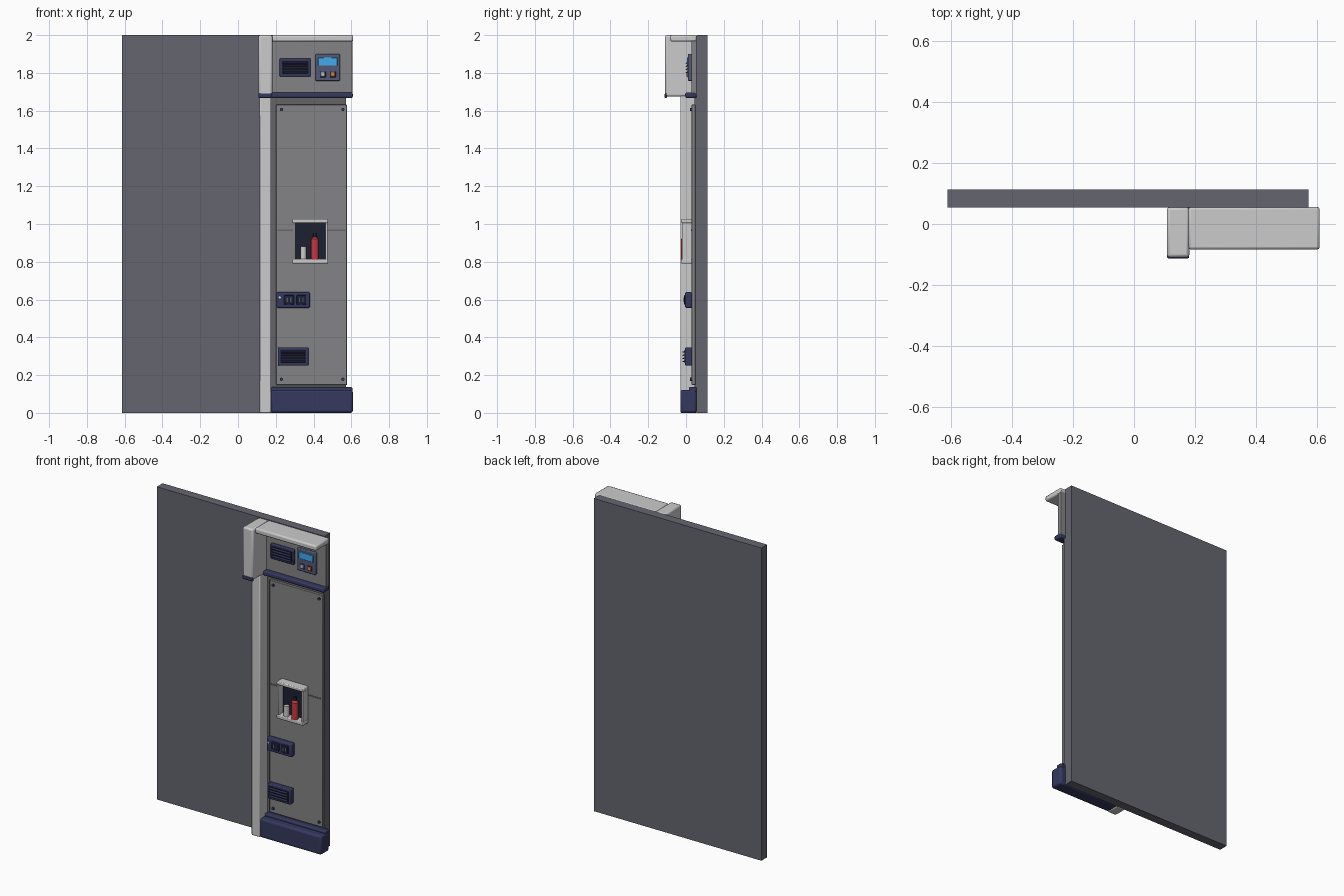
import bpy, math

if "Cube" in bpy.data.objects:
    bpy.data.objects.remove(bpy.data.objects["Cube"])

def mat(name, r, g, b):
    m = bpy.data.materials.new(name)
    m.diffuse_color = (r, g, b, 1)
    m.use_nodes = True
    m.node_tree.nodes["Principled BSDF"].inputs["Base Color"].default_value = m.diffuse_color
    return m

WALL = mat("wall_grey", .13, .13, .16)
LIGHT = mat("light_grey", .55, .55, .55)
PANEL = mat("panel_grey", .23, .23, .24)
SHADE = mat("shade_grey", .13, .13, .14)
NAVY = mat("navy", .035, .04, .11)
DARK = mat("dark_navy", .012, .014, .03)
SLATE = mat("slate", .09, .1, .18)
BLUE = mat("screen_blue", .05, .4, .85)
ORANGE = mat("orange", .85, .25, .03)
RED = mat("red", .6, .04, .06)

def box(name, x, y, z, m, bevel=0.0, seg=2):
    """Box from (min, max) ranges with optional rounded edges."""
    bpy.ops.mesh.primitive_cube_add(size=1, location=[sum(r) / 2 for r in (x, y, z)])
    o = bpy.context.object
    o.name = name
    o.scale = [r[1] - r[0] for r in (x, y, z)]
    bpy.ops.object.transform_apply(location=False, rotation=False, scale=True)
    o.data.materials.append(m)
    if bevel:
        b = o.modifiers.new("bevel", 'BEVEL')
        b.width, b.segments = bevel, seg
        bpy.ops.object.shade_smooth_by_angle(angle=math.radians(35))
    return o

def cyl(name, loc, r, h, m, front=False, r2=None):
    """Cylinder or cone; front=True points it along y."""
    bpy.ops.mesh.primitive_cone_add(vertices=20, radius1=r, radius2=r if r2 is None else r2, depth=h,
                                    location=loc, rotation=(math.pi / 2 if front else 0, 0, 0))
    o = bpy.context.object
    o.name = name
    o.data.materials.append(m)
    bpy.ops.object.shade_smooth_by_angle(angle=math.radians(35))
    return o

def vent(name, x, z, y0, y1):
    """Navy housing with a dark grille and tilted slats."""
    box(name + "_housing", x, (y0, y1), z, NAVY, .006)
    gx, gz = (x[0] + .013, x[1] - .013), (z[0] + .015, z[1] - .015)
    box(name + "_grille", gx, (y0 - .003, y0 + .005), gz, DARK)
    for i in range(4):
        c = gz[0] + (gz[1] - gz[0]) * (i + .5) / 4
        s = box(f"{name}_slat_{i}", (gx[0] + .004, gx[1] - .004), (y0 - .014, y0 + .004),
                (c - .003, c + .003), NAVY, .0015, 1)
        s.rotation_euler.x = math.radians(20)

# Main wall and trim
box("wall", (-.613, .573), (.055, .113), (0, 2), WALL)
box("panel_backing", (.17, .573), (.046, .056), (.1, 1.68), SHADE)

# Vertical post and its deeper head
box("post", (.115, .176), (-.03, .056), (0, 1.69), LIGHT, .006)
box("post_head", (.108, .182), (-.11, .056), (1.675, 2), LIGHT, .01)
box("post_head_trim", (.109, .181), (-.113, -.1), (1.668, 1.692), NAVY, .004)

# Header
box("header_panel", (.178, .606), (.028, .056), (1.68, 1.98), PANEL, .003)
box("header_cap", (.178, .61), (-.084, .056), (1.966, 2), LIGHT, .009)
box("header_ledge", (.176, .608), (-.004, .056), (1.667, 1.696), NAVY, .008)
vent("upper_vent", (.22, .385), (1.78, 1.877), .012, .032)

# Control unit
box("control_unit", (.41, .54), (.01, .032), (1.758, 1.9), SLATE, .005)
box("control_screen", (.424, .526), (.006, .014), (1.838, 1.882), BLUE, .002, 1)
for n, bx, m in (("light_button", .449, LIGHT), ("orange_button", .502, ORANGE)):
    box(n + "_rim", (bx - .016, bx + .016), (.007, .013), (1.776, 1.808), NAVY, .003)
    box(n, (bx - .011, bx + .011), (.003, .012), (1.781, 1.803), m, .003)

# Lower panel with seam and screws
box("lower_panel", (.202, .577), (.03, .05), (.148, 1.632), PANEL, .003)
box("panel_seam", (.21, .568), (.0275, .032), (.962, .972), SHADE)
for sx in (.23, .555):
    for sz in (.178, 1.606):
        cyl("panel_screw", (sx, .027, sz), .0085, .01, NAVY, True)

# Shelf niche
box("niche_back", (.295, .47), (.02, .032), (.8, 1.015), DARK)
box("niche_top", (.288, .477), (-.024, .032), (1.005, 1.027), LIGHT, .005)
box("niche_bottom", (.288, .477), (-.024, .032), (.79, .814), LIGHT, .005)
for n, sx in (("left", .29), ("right", .462)):
    box("niche_side_" + n, (sx, sx + .013), (-.022, .032), (.8, 1.02), LIGHT, .003)

# Items on the shelf
cyl("small_bottle", (.346, -.004, .846), .016, .068, LIGHT)
cyl("red_bottle", (.407, -.006, .866), .02, .108, RED)
cyl("red_bottle_shoulder", (.407, -.006, .925), .02, .012, RED, r2=.009)
cyl("red_bottle_cap", (.407, -.006, .94), .009, .022, DARK)

# Socket strip
box("socket_strip", (.204, .381), (-.005, .032), (.555, .64), NAVY, .008)
cyl("socket_light", (.221, -.006, .612), .006, .008, LIGHT, True)
for i, sx in enumerate((.27, .335)):
    box(f"socket_{i}", (sx - .026, sx + .026), (-.011, 0), (.573, .623), DARK, .004)
    for d in (-.009, .009):
        box(f"socket_slot_{i}", (sx + d - .003, sx + d + .003), (-.0125, -.008), (.588, .61), SLATE)

vent("lower_vent", (.211, .373), (.25, .347), -.005, .032)

# Skirting base
box("base", (.174, .608), (-.03, .056), (0, .122), NAVY, .012)
box("base_lip", (.176, .606), (.015, .056), (.11, .137), NAVY, .007)
